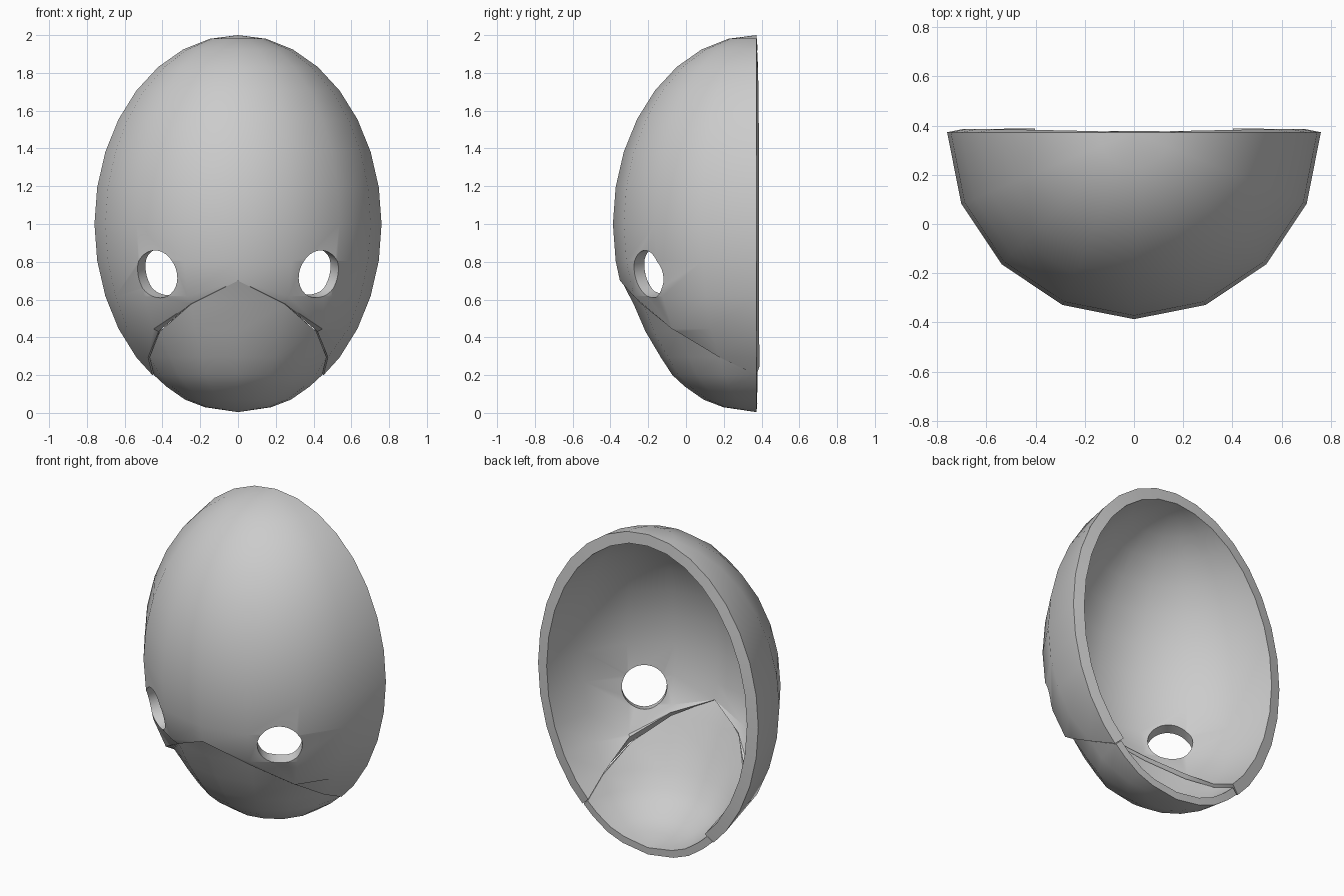
import bpy, bmesh, math
from mathutils import Vector

if "Cube" in bpy.data.objects:
    bpy.data.objects.remove(bpy.data.objects["Cube"])

CY = 0.373                      # y of the flat open back
R, H = 0.76, 1.0                # egg radius and half height
SEGS, RINGS = 8, 16             # half turn columns, pole-to-pole rings

# height of the jaw seam at 0, 22.5 ... 90 degrees away from the front
SEAM = [0.70, 0.575, 0.43, 0.295, 0.20]
# jaw profile: (z, radius)
JAW = [(0.70, 0.715), (0.575, 0.65), (0.43, 0.587), (0.295, 0.507), (0.20, 0.445),
       (0.14, 0.38), (0.07, 0.28), (0.03, 0.175), (0.004, 0.0)]


def point(col, z, r):
    a = math.pi * col / SEGS
    return Vector((r * math.cos(a), CY - r * math.sin(a), z))


def half_shell(name, rows, thickness):
    """Skin rows of points, then thicken them inwards."""
    bm = bmesh.new()
    grid = [[bm.verts.new(p) for p in row] for row in rows]
    for a, b in zip(grid, grid[1:]):
        for i in range(SEGS):
            bm.faces.new((a[i], b[i], b[i + 1], a[i + 1]))
    bmesh.ops.remove_doubles(bm, verts=bm.verts, dist=0.0005)
    bmesh.ops.recalc_face_normals(bm, faces=bm.faces)
    # make the normals point away from the egg centre
    if sum(f.normal.dot(f.calc_center_median() - Vector((0, CY, 1))) for f in bm.faces) < 0:
        bmesh.ops.reverse_faces(bm, faces=bm.faces)
    me = bpy.data.meshes.new(name)
    bm.to_mesh(me)
    bm.free()
    ob = bpy.data.objects.new(name, me)
    bpy.context.collection.objects.link(ob)
    s = ob.modifiers.new("thickness", 'SOLIDIFY')
    s.thickness, s.offset = thickness, -1
    return ob


def finish(ob):
    bpy.ops.object.select_all(action='DESELECT')
    ob.select_set(True)
    bpy.context.view_layer.objects.active = ob
    for m in list(ob.modifiers):
        bpy.ops.object.modifier_apply(modifier=m.name)
    bpy.ops.object.shade_smooth_by_angle(angle=math.radians(35))


# upper face shell: egg rings clamped at the seam
jaw_radius = dict(JAW)
rows = []
for k in range(RINGS):
    t = math.pi * k / RINGS
    row = []
    for c in range(SEGS + 1):
        seam = SEAM[abs(c - SEGS // 2)]
        z = 1 + H * math.cos(t)
        if z > seam + 0.005:
            row.append(point(c, z, R * math.sin(t)))
        else:
            row.append(point(c, seam, jaw_radius[seam] + 0.008))
    rows.append(row)
face_shell = half_shell("face_shell", rows, 0.07)

# jaw shell: lathe profile clamped under the seam
rows = []
for z, r in JAW:
    row = []
    for c in range(SEGS + 1):
        seam = SEAM[abs(c - SEGS // 2)]
        row.append(point(c, z, r) if z <= seam else point(c, seam, jaw_radius[seam]))
    rows.append(row)
jaw_shell = half_shell("jaw_shell", rows, 0.045)

# eye holes, drilled along the surface normal
cutters = []
for side in (-1, 1):
    axis = Vector((side * 0.727, -1.0, -0.27)).normalized()
    bpy.ops.mesh.primitive_cylinder_add(vertices=32, radius=0.128, depth=0.5,
                                        location=(side * 0.425, -0.195, 0.735))
    cut = bpy.context.object
    cut.name = "eye_cutter"
    cut.hide_render = True
    cut.rotation_mode = 'QUATERNION'
    cut.rotation_quaternion = axis.to_track_quat('Z', 'Y')
    b = face_shell.modifiers.new("eye_hole", 'BOOLEAN')
    b.operation, b.object, b.solver = 'DIFFERENCE', cut, 'EXACT'
    cutters.append(cut)

bpy.context.view_layer.update()
finish(face_shell)
finish(jaw_shell)
for cut in cutters:
    bpy.data.objects.remove(cut)
